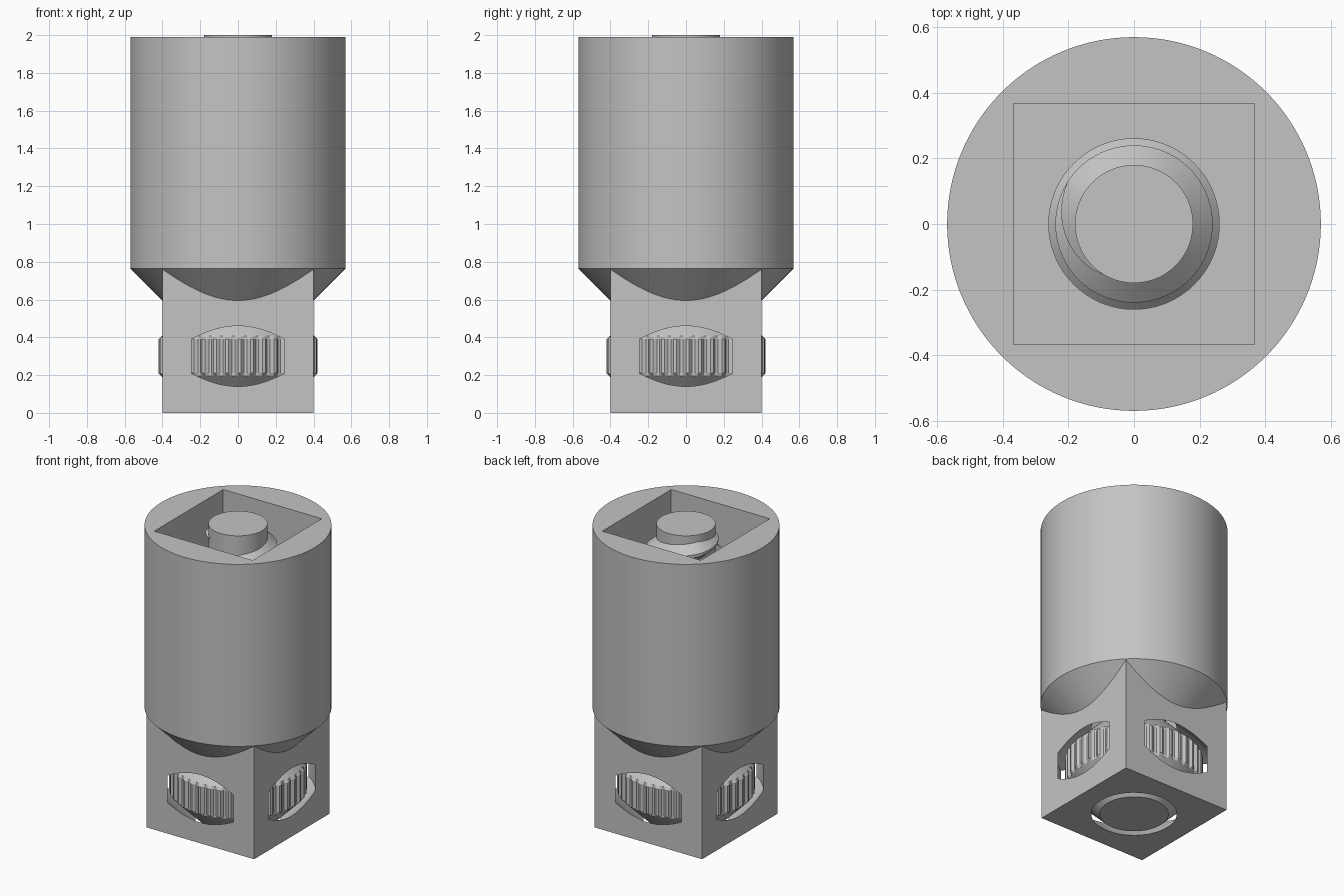
import bpy, bmesh, math

cube = bpy.data.objects.get("Cube")
if cube:
    bpy.data.objects.remove(cube, do_unlink=True)

grey = bpy.data.materials.new("plain_grey")
grey.use_nodes = True
grey.diffuse_color = (0.55, 0.55, 0.55, 1)
grey.node_tree.nodes["Principled BSDF"].inputs["Base Color"].default_value = grey.diffuse_color


def finish(name, bm):
    bmesh.ops.recalc_face_normals(bm, faces=bm.faces)
    mesh = bpy.data.meshes.new(name)
    bm.to_mesh(mesh)
    bm.free()
    mesh.materials.append(grey)
    obj = bpy.data.objects.new(name, mesh)
    bpy.context.collection.objects.link(obj)
    return obj


def skin(bm, rings, around=True):
    """Join successive closed rings with quads and cap both ends."""
    n = len(rings[0])
    for a, b in zip(rings, rings[1:]):
        for i in range(n):
            j = (i + 1) % n
            bm.faces.new((a[i], a[j], b[j], b[i]))
    bm.faces.new(rings[0])
    bm.faces.new(rings[-1])


def lathe(name, profile, n=128, toothed=()):
    bm = bmesh.new()
    rings = []
    for k, (r, z) in enumerate(profile):
        ring = []
        for i in range(n):
            notch = 0.016 if k in toothed and i % 4 > 1 else 0
            a = math.tau * i / n
            ring.append(bm.verts.new(((r - notch) * math.cos(a), (r - notch) * math.sin(a), z)))
        rings.append(ring)
    skin(bm, rings)
    return finish(name, bm)


def box(name, half, z0, z1):
    bm = bmesh.new()
    corners = ((-half, -half), (half, -half), (half, half), (-half, half))
    skin(bm, [[bm.verts.new((x, y, z)) for x, y in corners] for z in (z0, z1)])
    return finish(name, bm)


def boolean(target, tool, operation):
    mod = target.modifiers.new(operation, 'BOOLEAN')
    mod.object, mod.operation, mod.solver = tool, operation, 'EXACT'
    bpy.context.view_layer.objects.active = target
    bpy.ops.object.modifier_apply(modifier=mod.name)
    bpy.data.objects.remove(tool, do_unlink=True)


def smooth(obj, degrees):
    bpy.ops.object.select_all(action='DESELECT')
    obj.select_set(True)
    bpy.context.view_layer.objects.active = obj
    bpy.ops.object.shade_smooth_by_angle(angle=math.radians(degrees))


# Round container flaring out of a square base
R, TOP, FLOOR = 0.57, 1.99, 0.6
body = lathe("container_body", [(0.35, 0.545), (R, 0.765), (R, TOP)])
boolean(body, box("square_base", 0.4, 0, 1.2), 'UNION')
boolean(body, box("square_cavity", 0.367, FLOOR, TOP + 0.1), 'DIFFERENCE')

# Double-cone pocket that opens through all four sides, the floor and the underside
pocket = [(0.25, -0.01), (0.47, 0.21), (0.47, 0.39), (0.25, 0.61)]
boolean(body, lathe("wheel_pocket", pocket), 'DIFFERENCE')
smooth(body, 20)

# Knurled thumb wheel with its screw shaft
wheel = lathe("thumb_wheel_and_shaft",
              [(0.21, 0), (0.404, 0.194), (0.42, 0.21), (0.42, 0.39),
               (0.404, 0.406), (0.21, 0.6), (0.18, 0.63), (0.18, 2.0)],
              n=160, toothed=(2, 3))
smooth(wheel, 20)

# Helical thread, fading in at both ends
bm = bmesh.new()
PITCH, START, STEPS = 0.15, math.radians(238), 64
z_top, z_low = 1.93, 0.68
turns = (z_top - z_low) / PITCH
count = int(turns * STEPS)
rings = []
for i in range(count + 1):
    t = i / STEPS
    fade = max(0.02, min(1, t / 0.25, (turns - t) / 0.25))
    a, z = START - math.tau * t, z_top - PITCH * t
    section = ((0.172, -0.068 * fade), (0.18 + 0.06 * fade, -0.01 * fade),
               (0.18 + 0.06 * fade, 0.01 * fade), (0.172, 0.068 * fade))
    rings.append([bm.verts.new((r * math.cos(a), r * math.sin(a), z + dz)) for r, dz in section])
skin(bm, rings)
smooth(finish("screw_thread", bm), 30)
